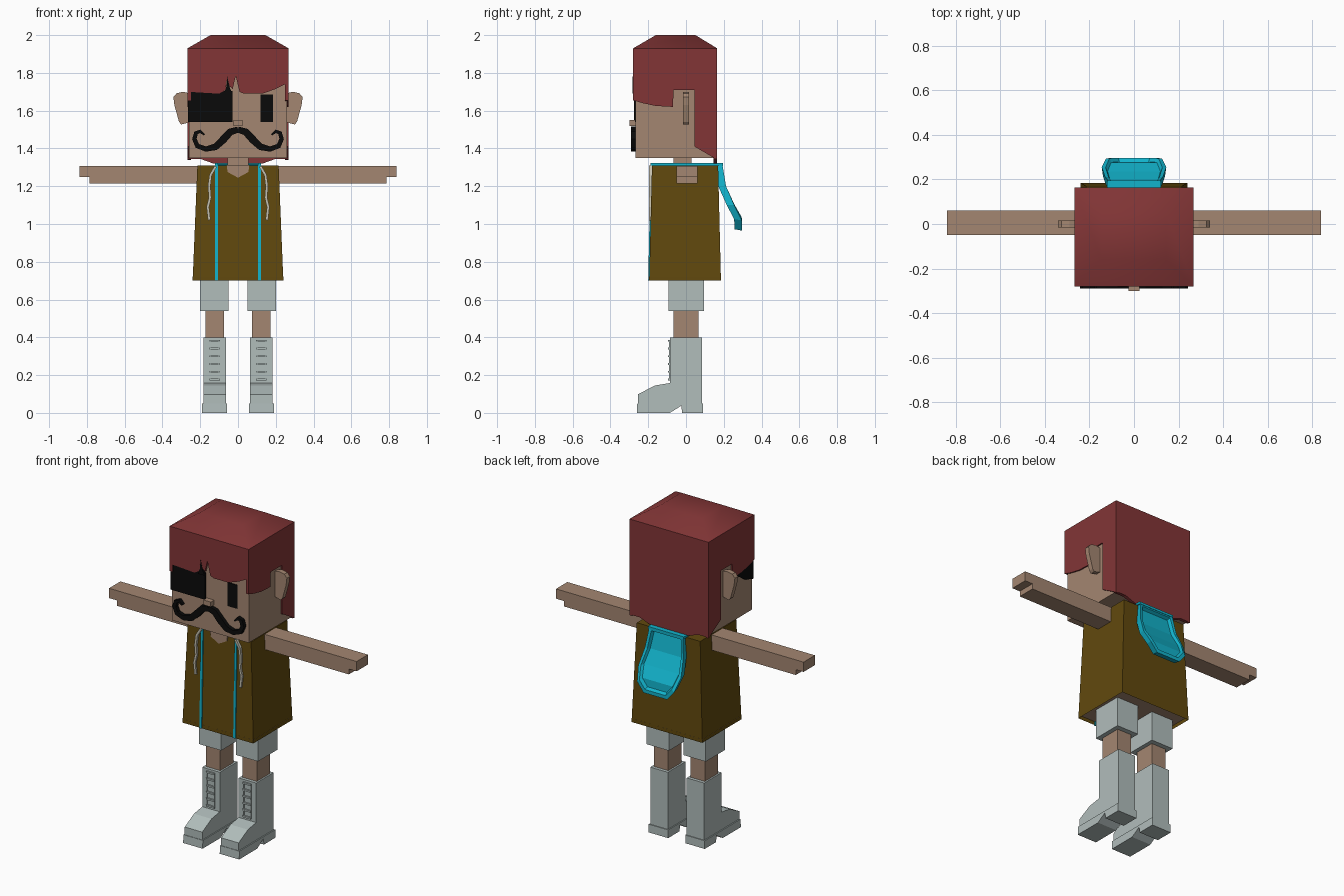
import bpy, bmesh, math
from mathutils import Vector

old = bpy.data.objects.get("Cube")
if old:
    bpy.data.objects.remove(old)


def material(name, r, g, b):
    m = bpy.data.materials.new(name)
    m.use_nodes = True
    m.diffuse_color = (r, g, b, 1)
    m.node_tree.nodes["Principled BSDF"].inputs["Base Color"].default_value = (r, g, b, 1)
    return m


SKIN = material("skin", 0.37, 0.24, 0.165)
HAIR = material("dark red hair", 0.225, 0.036, 0.037)
COAT = material("olive brown cloth", 0.12, 0.066, 0.004)
CYAN = material("cyan trim", 0.006, 0.45, 0.6)
GREY = material("pale grey", 0.44, 0.51, 0.5)
BLACK = material("black", 0.003, 0.003, 0.003)
CORD = material("cream cord", 0.56, 0.53, 0.43)
SIDES = ((1, "left_"), (-1, "right_"))


def finish(name, bm, *mats):
    bmesh.ops.recalc_face_normals(bm, faces=bm.faces)
    me = bpy.data.meshes.new(name)
    bm.to_mesh(me)
    bm.free()
    for m in mats:
        me.materials.append(m)
    ob = bpy.data.objects.new(name, me)
    bpy.context.collection.objects.link(ob)
    return ob


def bridge(bm, loops):
    """Skin a stack of point loops and cap both ends."""
    rings = [[bm.verts.new(p) for p in loop] for loop in loops]
    for a, b in zip(rings, rings[1:]):
        for i in range(len(a)):
            j = (i + 1) % len(a)
            bm.faces.new((a[i], a[j], b[j], b[i]))
    return bm.faces.new(rings[0]), bm.faces.new(rings[-1])


def prism(name, pts, axis, lo, hi, mat, s=1):
    """Extrude a side (y, z) or front (x, z) outline; s mirrors in x."""
    def at(p, d):
        return (s * d, p[0], p[1]) if axis == "x" else (s * p[0], d, p[1])
    bm = bmesh.new()
    bridge(bm, [[at(p, d) for p in pts] for d in (lo, hi)])
    return finish(name, bm, mat)


def box(name, x, y, z, mat, s=1):
    pts = [(x[0], z[0]), (x[1], z[0]), (x[1], z[1]), (x[0], z[1])]
    return prism(name, pts, "y", y[0], y[1], mat, s)


def rect(x, y, z):
    return [(x[0], y[0], z), (x[1], y[0], z), (x[1], y[1], z), (x[0], y[1], z)]


def stroke(name, path, y, mat, s=1):
    """Flat ribbon along (x, z, half width) points."""
    one, two = [], []
    for i, (x, z, w) in enumerate(path):
        a, b = path[max(i - 1, 0)], path[min(i + 1, len(path) - 1)]
        d = Vector((b[0] - a[0], b[1] - a[1])).normalized() * w
        one.append((x - d.y, z + d.x))
        two.append((x + d.y, z - d.x))
    return prism(name, one + two[::-1], "y", y[0], y[1], mat, s)


# Head, neck and nose
box("head", (-0.26, 0.26), (-0.267, 0.15), (1.35, 1.92), SKIN)
box("neck", (-0.055, 0.055), (-0.065, 0.03), (1.28, 1.37), SKIN)
box("nose", (-0.025, 0.025), (-0.3, -0.26), (1.52, 1.55), SKIN)

# Hair cap with a softly shaded sloping crown
bm = bmesh.new()
wide, deep = (-0.268, 0.268), (-0.28, 0.165)
bridge(bm, [rect(wide, deep, 1.78), rect(wide, deep, 1.93),
            rect((-0.145, 0.145), (-0.16, 0.05), 2.0)])
cap = finish("hair_cap", bm, HAIR)
bpy.context.view_layer.objects.active = cap
cap.select_set(True)
bpy.ops.object.shade_smooth_by_angle(angle=math.radians(45))
cap.select_set(False)

# Fringe, side hair and back hair
prism("hair_fringe", [(-0.268, 1.8), (-0.268, 1.7), (-0.1, 1.69), (-0.065, 1.71), (-0.057, 1.78),
                      (-0.045, 1.73), (-0.028, 1.715), (-0.012, 1.785), (0.008, 1.7),
                      (0.03, 1.69), (0.13, 1.69), (0.2, 1.715), (0.268, 1.75), (0.268, 1.8)],
      "y", -0.28, -0.262, HAIR)
for s, side in SIDES:
    prism(side + "side_hair", [(-0.28, 1.8), (-0.28, 1.655), (-0.23, 1.64), (-0.16, 1.625),
                               (-0.07, 1.62), (-0.065, 1.71), (0.045, 1.71), (0.045, 1.41),
                               (0.165, 1.34), (0.165, 1.8)], "x", 0.25, 0.268, HAIR, s)
prism("back_hair", [(-0.268, 1.8), (-0.268, 1.345), (-0.2, 1.345), (-0.13, 1.32),
                    (0.13, 1.32), (0.2, 1.345), (0.268, 1.345), (0.268, 1.8)],
      "y", 0.145, 0.165, HAIR)

# Eye, eye patch and its wrap around the side
box("left_eye", (0.12, 0.185), (-0.271, -0.264), (1.54, 1.685), BLACK)
box("eye_patch", (-0.266, -0.03), (-0.275, -0.264), (1.54, 1.705), BLACK)
prism("patch_wrap", [(-0.275, 1.54), (-0.2, 1.56), (-0.11, 1.62), (-0.11, 1.68), (-0.275, 1.68)],
      "x", 0.255, 0.266, BLACK, -1)
prism("patch_strap", [(-0.075, 1.69), (-0.03, 1.69), (-0.043, 1.72), (-0.057, 1.78), (-0.06, 1.73)],
      "y", -0.282, -0.264, BLACK)

# Moustache halves and ears
for s, side in SIDES:
    stroke(side + "moustache", [(0, 1.5, 0.016), (0.04, 1.488, 0.019), (0.08, 1.445, 0.02),
                                (0.12, 1.408, 0.018), (0.17, 1.397, 0.014), (0.215, 1.413, 0.013),
                                (0.231, 1.45, 0.012), (0.222, 1.482, 0.011),
                                (0.2, 1.491, 0.009), (0.178, 1.472, 0.004)],
           (-0.29, -0.262), BLACK, s)
    prism(side + "ear", [(0.25, 1.69), (0.29, 1.7), (0.325, 1.692), (0.342, 1.672), (0.337, 1.63),
                         (0.312, 1.54), (0.3, 1.527), (0.25, 1.54)], "y", -0.015, 0.015, SKIN, s)

# Coat with a recessed underside
bm = bmesh.new()
bottom, top = bridge(bm, [rect((-0.24, 0.24), (-0.195, 0.185), 0.7),
                          rect((-0.215, 0.215), (-0.18, 0.17), 1.31)])
bmesh.ops.inset_individual(bm, faces=[bottom], thickness=0.012)
inner = bmesh.ops.extrude_discrete_faces(bm, faces=[bottom])["faces"][0]
for v in inner.verts:
    v.co.z += 0.022
inner.material_index = 1
finish("coat", bm, COAT, SKIN)
prism("open_neckline", [(-0.06, 1.312), (-0.055, 1.275), (0, 1.245), (0.055, 1.275), (0.06, 1.312)],
      "y", -0.187, -0.02, SKIN)

# Coat trim and drawstrings
for s, side in SIDES:
    prism(side + "coat_trim", [(-0.2, 0.7), (-0.187, 1.322), (0.192, 1.322), (0.192, 1.308),
                               (-0.175, 1.308), (-0.188, 0.7)], "x", 0.107, 0.122, CYAN, s)
    stroke(side + "drawstring", [(0.118, 1.305, 0.007), (0.145, 1.26, 0.007), (0.153, 1.2, 0.007),
                                 (0.148, 1.14, 0.007), (0.16, 1.09, 0.007), (0.152, 1.02, 0.007)],
           (-0.197, -0.178), CORD, s)
box("collar_trim", (-0.12, 0.12), (0.165, 0.195), (1.308, 1.322), CYAN)

# Hanging hood: curved U-shaped scoop with a raised rim
half = [(0.115, 1.32, 0.192), (0.13, 1.2, 0.212), (0.145, 1.1, 0.255),
        (0.125, 1.02, 0.295), (0.08, 0.965, 0.297)]
outline = half + [(-x, z, y) for x, z, y in reversed(half)]


def hood_loop(shrink, offset):
    return [(x * shrink, y + offset, 1.15 + (z - 1.15) * shrink) for x, z, y in outline]


bm = bmesh.new()
rings = [[bm.verts.new(p) for p in loop] for loop in
         (hood_loop(0.96, -0.04), hood_loop(1, 0), hood_loop(0.88, 0), hood_loop(0.82, -0.018))]
count = len(outline)
for a, b in zip(rings, rings[1:]):
    for i in range(count):
        j = (i + 1) % count
        bm.faces.new((a[i], a[j], b[j], b[i]))
for ring in (rings[0], rings[-1]):
    for i in range(len(half) - 1):
        bm.faces.new((ring[i], ring[i + 1], ring[count - 2 - i], ring[count - 1 - i]))
finish("hood", bm, CYAN)

for s, side in SIDES:
    # Arm with a stepped hand
    prism(side + "arm", [(0.2, 1.215), (0.787, 1.215), (0.787, 1.248), (0.84, 1.248),
                         (0.84, 1.308), (0.2, 1.308)], "y", -0.05, 0.06, SKIN, s)

    # Shorts leg and bare leg
    box(side + "shorts_leg", (0.05, 0.2), (-0.092, 0.095), (0.54, 0.725), GREY, s)
    box(side + "leg", (0.075, 0.173), (-0.065, 0.065), (0.38, 0.56), SKIN, s)

    # Boot with a wider sole
    prism(side + "boot", [(0.085, 0.04), (0.085, 0.4), (-0.085, 0.4), (-0.085, 0.158),
                          (-0.165, 0.145), (-0.255, 0.098), (-0.255, 0.04)],
          "x", 0.064, 0.183, GREY, s)
    prism(side + "sole", [(0.09, 0), (0.09, 0.05), (-0.258, 0.05), (-0.26, 0), (-0.085, 0),
                          (-0.025, 0.038), (-0.02, 0)], "x", 0.058, 0.19, GREY, s)

    # Laces: a ladder of rungs and rails
    for i in range(6):
        z = 0.172 + 0.041 * i
        box(side + f"lace_{i + 1}", (0.096, 0.152), (-0.095, -0.08), (z, z + 0.01), GREY, s)
    for x in (0.096, 0.146):
        box(side + "lace_rail", (x, x + 0.006), (-0.09, -0.08), (0.172, 0.387), GREY, s)
